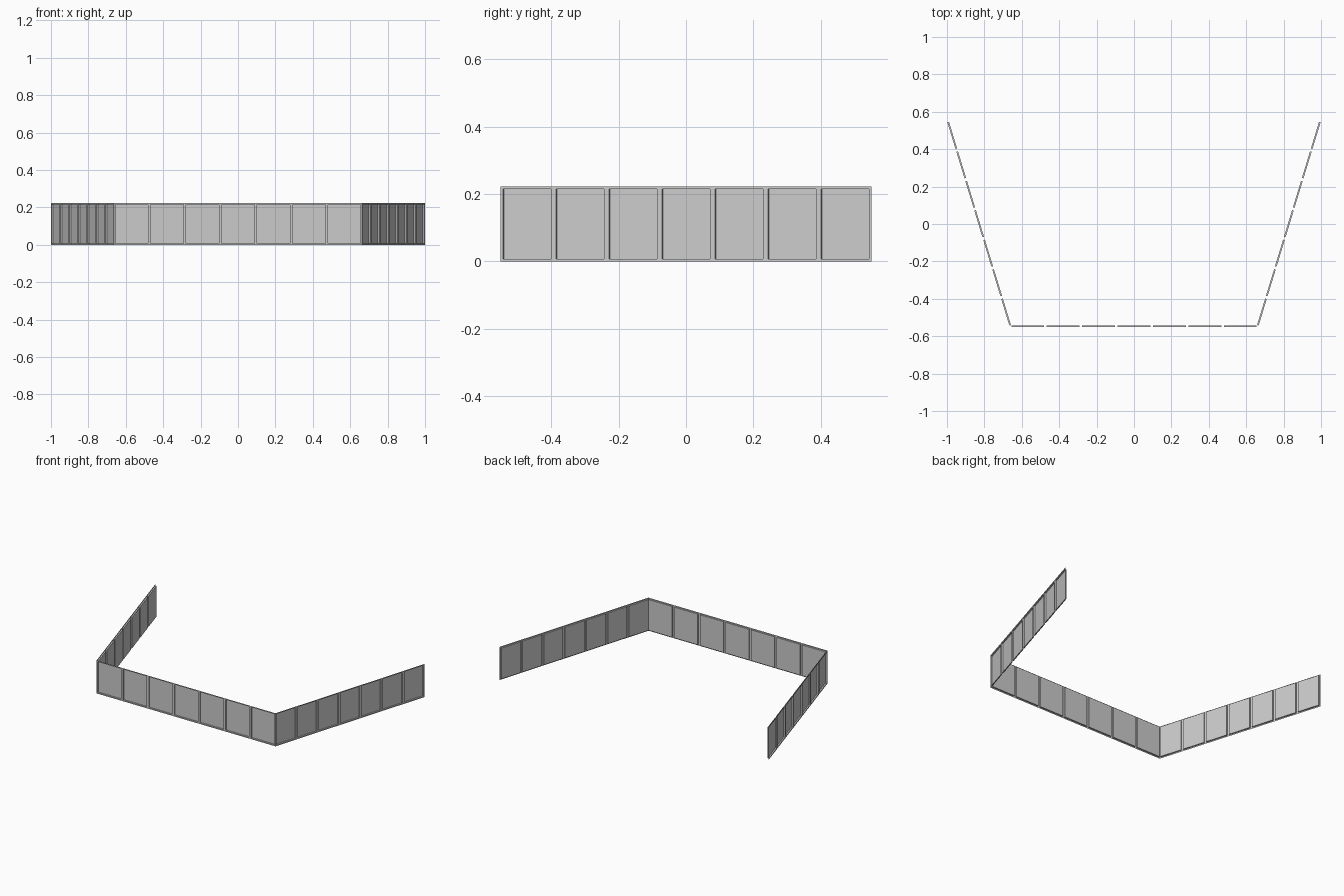
import bpy, bmesh
from mathutils import Vector

if "Cube" in bpy.data.objects:
    bpy.data.objects.remove(bpy.data.objects["Cube"])

HEIGHT = 0.222   # wall height
PANELS = 7       # panels per wall
MARGIN = 0.011   # border around each panel
DEPTH = 0.009    # panel recess towards the inside


def panel_wall(name, start, end):
    """Thin sheet wall split into bays, each with a recessed rectangular panel."""
    a, b = Vector((*start, 0)), Vector((*end, 0))
    up = Vector((0, 0, HEIGHT))
    bm = bmesh.new()
    columns = []
    for i in range(PANELS + 1):
        p = a.lerp(b, i / PANELS)
        columns.append((bm.verts.new(p), bm.verts.new(p + up)))
    bays = [bm.faces.new((l[0], r[0], r[1], l[1]))
            for l, r in zip(columns, columns[1:])]
    bm.normal_update()
    inward = -bays[0].normal.copy()

    # border, then push the panels in
    bmesh.ops.inset_individual(bm, faces=bays, thickness=MARGIN)
    for bay in bays:
        pushed = bmesh.ops.extrude_discrete_faces(bm, faces=[bay])["faces"][0]
        bmesh.ops.translate(bm, verts=pushed.verts, vec=inward * DEPTH)

    mesh = bpy.data.meshes.new(name)
    bm.to_mesh(mesh)
    bm.free()
    obj = bpy.data.objects.new(name, mesh)
    bpy.context.collection.objects.link(obj)


# corners of the open three-sided enclosure, seen from above
corners = [(-1.0, 0.551), (-0.664, -0.551), (0.664, -0.551), (1.0, 0.551)]
names = ["left_wall", "front_wall", "right_wall"]
for name, p, q in zip(names, corners, corners[1:]):
    panel_wall(name, p, q)
